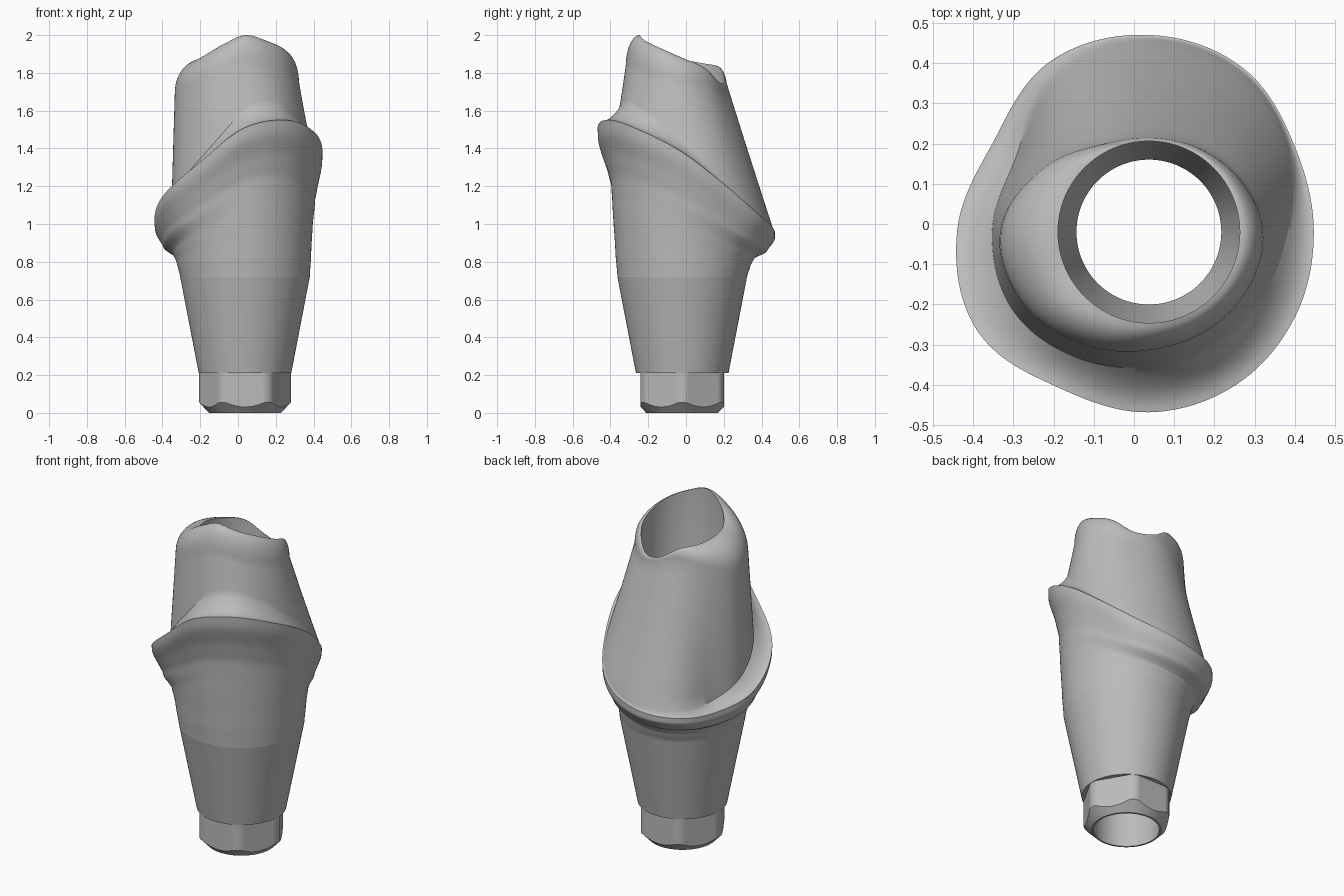
import bpy
import math

cube = bpy.data.objects.get("Cube")
if cube:
    bpy.data.objects.remove(cube, do_unlink=True)

SEGMENTS = 120
AXIS_X, AXIS_Y = 0.037, -0.02
BORE, NARROW_BORE = 0.226, 0.18

# Contours around the axis, one value every thirty degrees starting at +x
margin_radius = [.41, .42, .47, .49, .49, .447, .477, .492, .447, .448, .437, .42]
margin_height = [1.38, 1.22, 1.05, .96, .93, .93, 1.0, 1.16, 1.34, 1.51, 1.55, 1.49]
base_radius = [.345, .40, .455, .475, .46, .38, .39, .39, .36, .335, .325, .325]
base_rise = [.05, .04, .03, .03, .03, .04, .06, .06, .07, .09, .09, .07]
shoulder_radius = [.285, .262, .243, .235, .25, .31, .37, .36, .325, .295, .285, .285]
shoulder_height = [1.75, 1.73, 1.7, 1.74, 1.77, 1.75, 1.7, 1.73, 1.8, 1.85, 1.82, 1.78]
rim_height = [1.88, 1.83, 1.75, 1.76, 1.83, 1.85, 1.87, 1.89, 1.95, 2.0, 1.97, 1.93]

# Flare of the collar below its margin: (height fraction, radius fraction)
low_flare = [(0, 0), (.26, .13), (.43, .27), (.58, .72), (.85, 1), (1, 1)]
high_flare = [(0, 0), (.16, .1), (.46, .24), (.64, .32), (.75, .53), (.93, .98), (1, 1)]

metal = bpy.data.materials.new("grey metal")
metal.use_nodes = True
metal.diffuse_color = (0.5, 0.5, 0.5, 1)
metal.node_tree.nodes["Principled BSDF"].inputs["Base Color"].default_value = (0.5, 0.5, 0.5, 1)


def around(values, angle):
    """Smooth closed interpolation of a contour."""
    n = len(values)
    u = angle / math.tau * n
    i = math.floor(u)
    t = u - i
    a, b, c, d = (values[(i + k) % n] for k in (-1, 0, 1, 2))
    return b + t * ((c - a) + t * ((2 * a - 5 * b + 4 * c - d) + t * (3 * (b - c) + d - a))) / 2


def mix(a, b, t):
    return a + (b - a) * t


def smooth_table(table, t):
    for (t0, v0), (t1, v1) in zip(table, table[1:]):
        if t <= t1:
            s = (t - t0) / (t1 - t0)
            return mix(v0, v1, mix(s, s * s * (3 - 2 * s), 0.4))
    return table[-1][1]


def loft(name, profile):
    """profile(angle) returns (radius, height) pairs, running up the outside."""
    verts, faces = [], []
    for i in range(SEGMENTS):
        angle = math.tau * i / SEGMENTS
        column = profile(angle)
        count = len(column)
        for r, z in column:
            verts.append((AXIS_X + r * math.cos(angle), AXIS_Y + r * math.sin(angle), z))
        j = (i + 1) % SEGMENTS
        for k in range(count - 1):
            faces.append((i * count + k, j * count + k, j * count + k + 1, i * count + k + 1))
    mesh = bpy.data.meshes.new(name)
    mesh.from_pydata(verts, [], faces)
    mesh.materials.append(metal)
    obj = bpy.data.objects.new(name, mesh)
    bpy.context.collection.objects.link(obj)
    bpy.ops.object.select_all(action="DESELECT")
    obj.select_set(True)
    bpy.context.view_layer.objects.active = obj
    bpy.ops.object.shade_smooth_by_angle(angle=math.radians(30))
    return obj


# Hexagonal connector with rounded corners and a conical lower chamfer
def hex_profile(angle):
    sector = math.radians(60)
    flat = min(0.22 / math.cos(angle % sector - sector / 2), 0.243)
    chamfer_top = (flat - 0.19) * 1.05
    return [(NARROW_BORE, 0), (0.19, 0), (flat, chamfer_top), (flat, 0.21)]


# Tapered cone with a small ledge over the connector
def cone_profile(angle):
    return [(0.21, 0.21), (0.245, 0.21), (0.343, 0.72)]


# Collar flaring out to the slanted margin
def collar_profile(angle):
    r, z = around(margin_radius, angle), around(margin_height, angle)
    high = min(max((z - 0.95) / 0.55, 0), 1)
    column = []
    for k in range(29):
        t = k / 28
        f = mix(smooth_table(low_flare, t), smooth_table(high_flare, t), high)
        column.append((mix(0.343, r, f), mix(0.72, z, t)))
    return column


# Leaning post: concave shelf, wall, rounded top edge
def post_profile(angle):
    mr, mz = around(margin_radius, angle), around(margin_height, angle)
    br, bz = around(base_radius, angle), mz + around(base_rise, angle)
    sr, sz = around(shoulder_radius, angle), around(shoulder_height, angle)
    rim = around(rim_height, angle)
    column = [(mix(mr, br, k / 8), mix(mz, bz, (k / 8) ** 2)) for k in range(8)]
    column += [(mix(br, sr, k / 12), mix(bz, sz, k / 12)) for k in range(12)]
    for k in range(9):
        a = math.pi / 2 * k / 8
        column.append((mix(sr, BORE, 1 - math.cos(a)), mix(sz, rim, math.sin(a))))
    return column


# Screw channel: wide bore, conical seat, narrow bore
def channel_profile(angle):
    return [(BORE, around(rim_height, angle)), (BORE, 0.8),
            (NARROW_BORE, 0.7), (NARROW_BORE, 0)]


loft("hex_connector", hex_profile)
loft("tapered_cone", cone_profile)
loft("flared_collar", collar_profile)
loft("post", post_profile)
loft("screw_channel", channel_profile)
